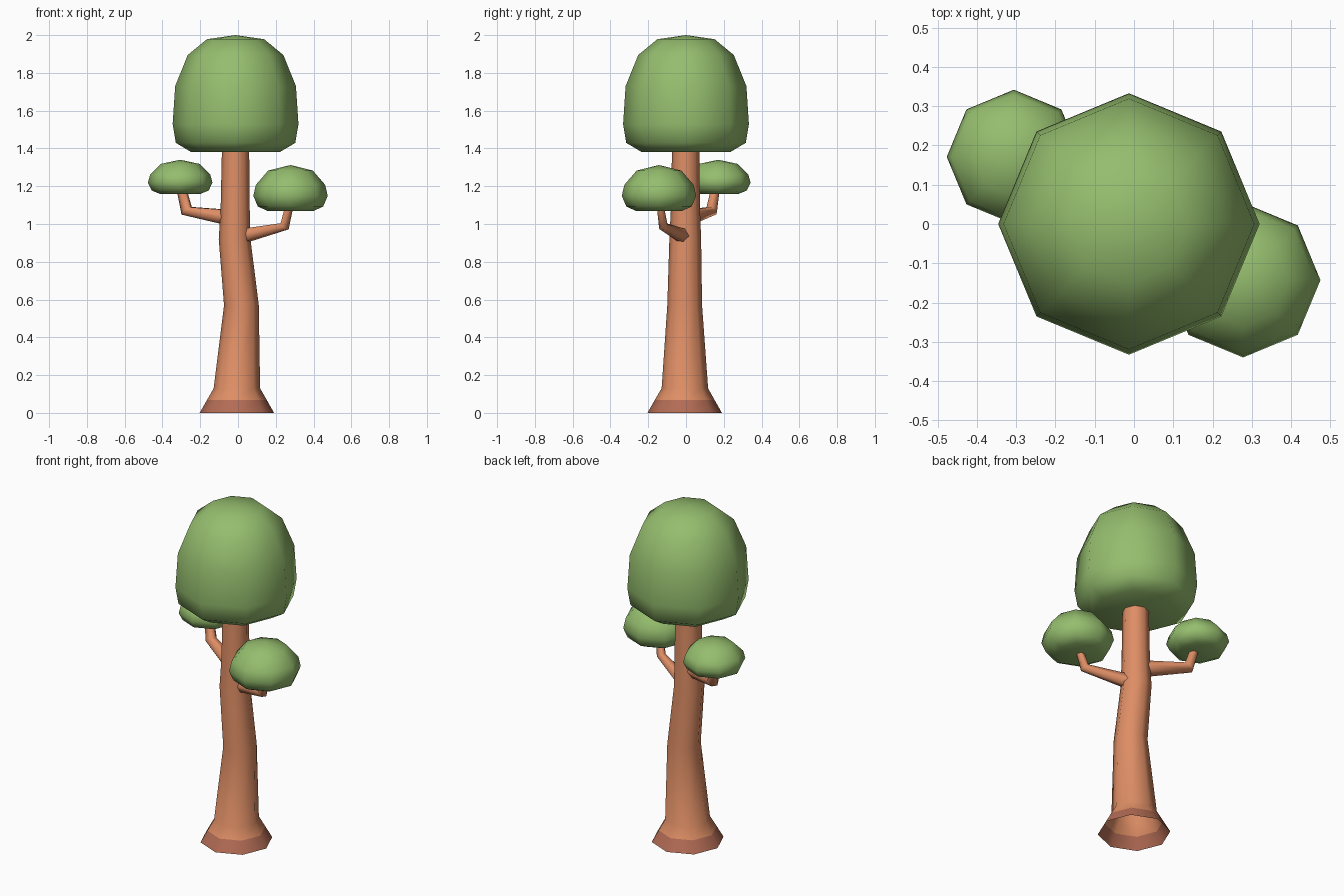
import bpy, bmesh, math
from mathutils import Vector

if "Cube" in bpy.data.objects:
    bpy.data.objects.remove(bpy.data.objects["Cube"])


def material(name, rgb):
    m = bpy.data.materials.new(name)
    m.diffuse_color = (*rgb, 1)
    m.use_nodes = True
    m.node_tree.nodes["Principled BSDF"].inputs["Base Color"].default_value = m.diffuse_color
    return m


LEAF = material("leaf green", (0.30, 0.51, 0.155))
BARK = material("bark orange", (0.73, 0.27, 0.13))
ROOT = material("root brown", (0.45, 0.15, 0.09))


def loft(name, rings, sides, mats, tops=(), cap_start=False, cap_end=False, rule=None):
    """Skin a list of (centre, radius, normal) rings; radius 0 gives a point."""
    bm = bmesh.new()
    loops = []
    for c, r, n in rings:
        c, n = Vector(c), Vector(n).normalized()
        if r == 0:
            loops.append([bm.verts.new(c)])
            continue
        q = Vector((0, 0, 1)).rotation_difference(n)
        loops.append([bm.verts.new(c + q @ Vector((r * math.cos(a), r * math.sin(a), 0)))
                      for a in (2 * math.pi * i / sides for i in range(sides))])
    for lo, hi in zip(loops, loops[1:]):
        for i in range(sides):
            j = (i + 1) % sides
            if len(hi) == 1:
                bm.faces.new((lo[i], lo[j], hi[0]))
            else:
                bm.faces.new((lo[i], lo[j], hi[j], hi[i]))
    if cap_start:
        bm.faces.new(loops[0][::-1])
    if cap_end:
        bm.faces.new(loops[-1])
    for f in bm.faces:
        f.smooth = True
        if rule:
            f.material_index = rule(f.calc_center_median())
    me = bpy.data.meshes.new(name)
    bm.to_mesh(me)
    bm.free()
    for m in mats:
        me.materials.append(m)
    ob = bpy.data.objects.new(name, me)
    bpy.context.collection.objects.link(ob)
    return ob


UP = (0, 0, 1)

# Trunk: bent, tapering, open at the base, with a dark flared foot
trunk = [(-0.006, -0.007, 0, 0.197), (-0.006, -0.007, 0.067, 0.159),
         (-0.006, -0.006, 0.13, 0.123), (0.018, -0.007, 0.57, 0.092),
         (-0.018, -0.004, 0.92, 0.084), (-0.015, -0.003, 1.08, 0.077),
         (-0.013, -0.002, 1.40, 0.072)]
loft("trunk", [((x, y, z), r, UP) for x, y, z, r in trunk], 8, [BARK, ROOT],
     rule=lambda c: 1 if c.z < 0.06 else 0)

# Branches: outward, then turning up into the small crowns
loft("right_branch", [((0.02, -0.01, 0.935), 0.042, (0.9, -0.4, 0.2)),
                      ((0.247, -0.12, 0.988), 0.027, (0.6, -0.28, 0.75)),
                      ((0.273, -0.137, 1.10), 0.021, (0.2, -0.1, 1))], 6, [BARK])
loft("left_branch", [((-0.05, 0.01, 1.035), 0.046, (-0.9, 0.5, 0.2)),
                     ((-0.272, 0.135, 1.07), 0.034, (-0.6, 0.3, 0.75)),
                     ((-0.300, 0.156, 1.19), 0.026, (-0.2, 0.1, 1))], 6, [BARK])

# Crowns: octagonal domes with a flat underside
BIG = [(0.70, 0), (0.95, 0.08), (1, 0.24), (0.96, 0.565), (0.76, 0.83), (0.455, 0.965), (0, 1)]
SMALL = [(0.62, 0), (0.88, 0.10), (1, 0.33), (0.93, 0.57), (0.60, 0.88), (0, 1)]


def crown(name, x, y, z0, z1, radius, profile):
    rings = [((x, y, z0 + h * (z1 - z0)), r * radius, UP) for r, h in profile]
    loft(name, rings, 8, [LEAF], cap_start=True)


crown("main_crown", -0.013, 0, 1.38, 2.0, 0.333, BIG)
crown("right_crown", 0.278, -0.143, 1.069, 1.312, 0.197, SMALL)
crown("left_crown", -0.306, 0.171, 1.159, 1.340, 0.171, SMALL)
